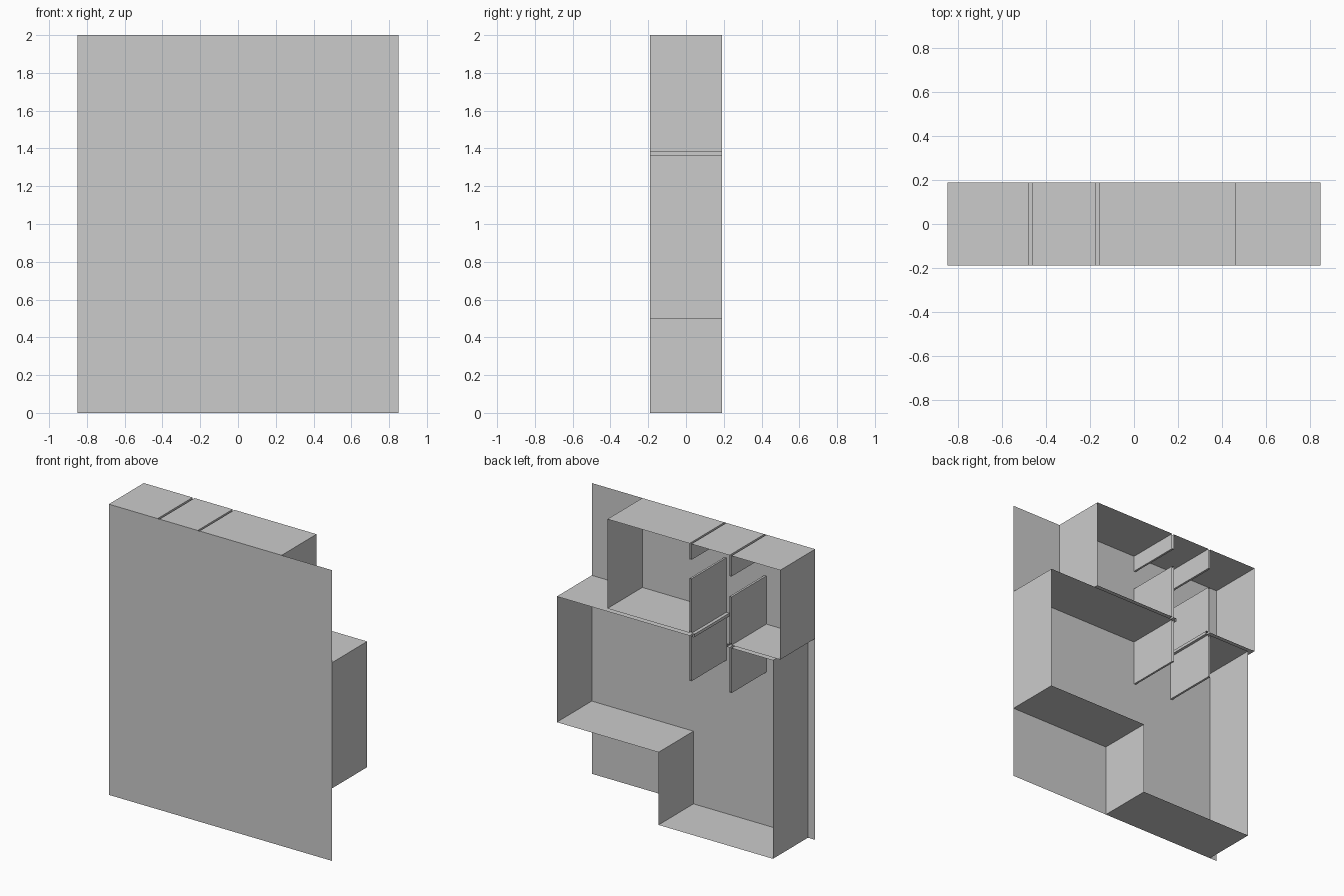
import bpy

cube = bpy.data.objects.get("Cube")
if cube:
    bpy.data.objects.remove(cube, do_unlink=True)

FRONT, BACK = -0.19, 0.19      # depth of the walls
TOP, UPPER, LOWER = 2.0, 1.385, 1.365   # top edge and both faces of the cross wall
LEFT, RIGHT = 0.85, -0.85
DOOR_END = 1.055               # free end of the lower partitions

grey = bpy.data.materials.new("plain_grey")
grey.use_nodes = True
colour = (0.6, 0.6, 0.6, 1)
grey.diffuse_color = colour
grey.node_tree.nodes["Principled BSDF"].inputs["Base Color"].default_value = colour


def add_mesh(name, verts, faces):
    mesh = bpy.data.meshes.new(name)
    mesh.from_pydata(verts, [], faces)
    mesh.materials.append(grey)
    obj = bpy.data.objects.new(name, mesh)
    bpy.context.collection.objects.link(obj)
    return obj


def wall(name, path):
    """Sheet wall that follows a path of (x, z) points from front to back."""
    verts = [(x, y, z) for x, z in path for y in (FRONT, BACK)]
    faces = [(2 * i, 2 * i + 1, 2 * i + 3, 2 * i + 2) for i in range(len(path) - 1)]
    return add_mesh(name, verts, faces)


def partition(name, room, hall, stub, lintel, panel):
    """Double-faced wall beside the hall, with a door gap and a free lower end."""
    wall(name + "_short_wall",
         [(room, TOP), (room, lintel), (hall, lintel), (hall, TOP)])
    wall(name + "_long_wall",
         [(room, UPPER), (room, panel), (hall, panel), (hall, UPPER),
          (stub, UPPER), (stub, LOWER), (hall, LOWER),
          (hall, DOOR_END), (room, DOOR_END), (room, LOWER)])


# Flat base sheet
add_mesh("base_sheet",
         [(LEFT, FRONT, 0), (RIGHT, FRONT, 0), (RIGHT, FRONT, TOP), (LEFT, FRONT, TOP)],
         [(0, 1, 2, 3)])

# Faces of the two partitions
left_room, left_hall = -0.16, -0.174
right_room, right_hall = -0.479, -0.464

# Upper rooms and the hall between them
side = 0.465
wall("left_upper_room", [(left_room, TOP), (side, TOP), (side, UPPER), (left_room, UPPER)])
wall("right_upper_room", [(right_room, TOP), (RIGHT, TOP), (RIGHT, UPPER), (right_room, UPPER)])
wall("hall_end", [(left_hall, TOP), (right_hall, TOP)])
partition("left_partition", left_room, left_hall, -0.197, 1.89, 1.76)
partition("right_partition", right_room, right_hall, -0.445, 1.857, 1.717)

# Large lower room with its stepped corner
step_x, step_z, inset = 0.076, 0.5, -0.795
wall("lower_room",
     [(left_room, LOWER), (LEFT, LOWER), (LEFT, step_z), (step_x, step_z),
      (step_x, 0), (inset, 0), (inset, LOWER), (right_room, LOWER)])
